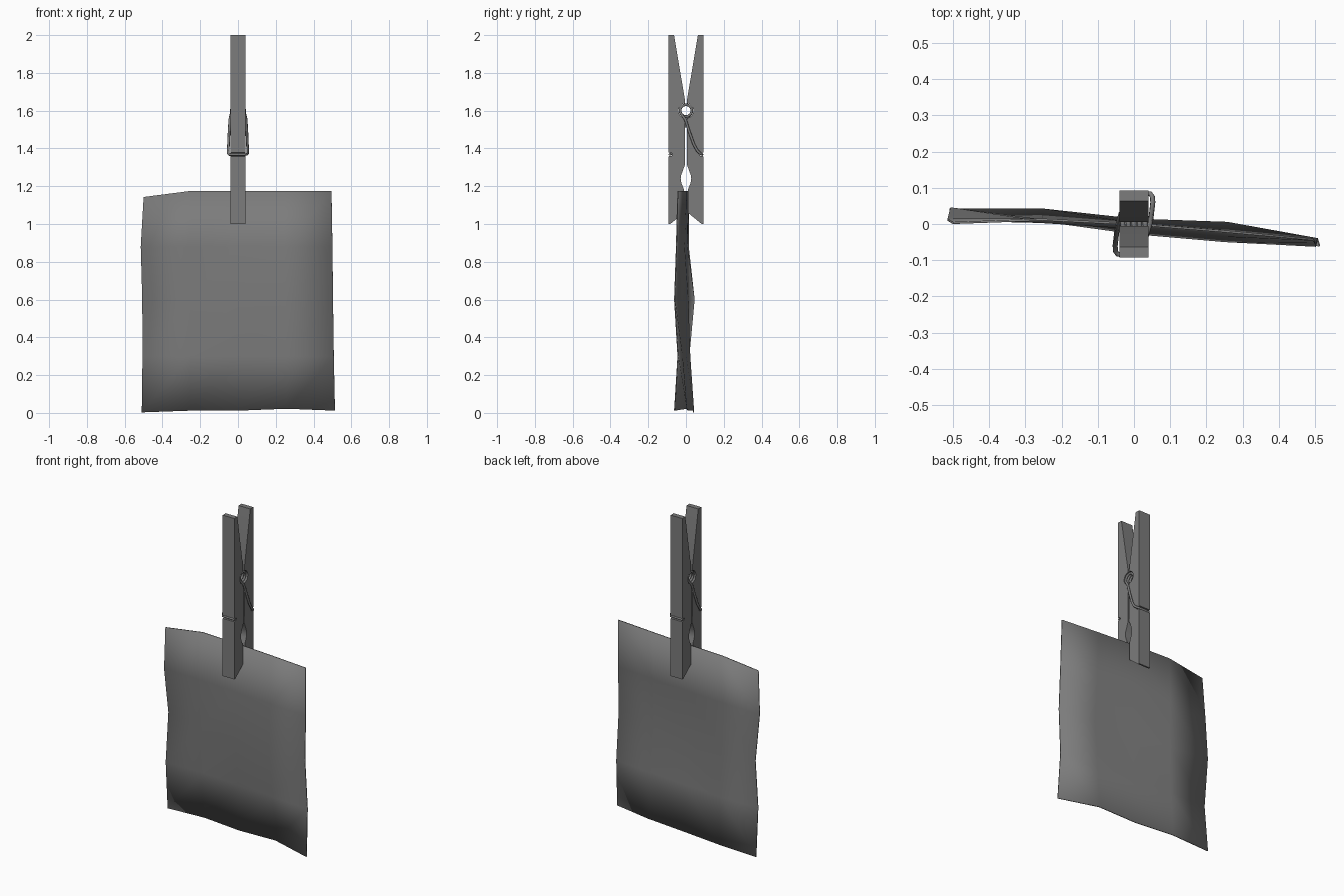
import bpy, bmesh, math

if "Cube" in bpy.data.objects:
    bpy.data.objects.remove(bpy.data.objects["Cube"], do_unlink=True)

# One grey shared by every part
GREY = (0.2, 0.2, 0.2, 1)
grey = bpy.data.materials.new("plain grey")
grey.use_nodes = True
grey.diffuse_color = GREY
grey.node_tree.nodes["Principled BSDF"].inputs["Base Color"].default_value = GREY


def add_object(name, data):
    obj = bpy.data.objects.new(name, data)
    bpy.context.collection.objects.link(obj)
    data.materials.append(grey)
    return obj


def smooth(obj, degrees):
    bpy.ops.object.select_all(action="DESELECT")
    obj.select_set(True)
    bpy.context.view_layer.objects.active = obj
    bpy.ops.object.shade_smooth_by_angle(angle=math.radians(degrees))


# Wooden jaws: a side profile pushed across the width
COIL_Z, HOLE, HALF = 1.6, 0.04, 0.04


def jaw_profile():
    pts = [(0.093, 2.0), (0.063, 2.0), (0.006, 1.66)]
    for i in range(9):
        a = math.radians(82 - i * 164 / 8)
        pts.append((HOLE * math.cos(a), COIL_Z + HOLE * math.sin(a)))
    pts += [(0.004, 1.315), (0.012, 1.295), (0.025, 1.26), (0.028, 1.24),
            (0.024, 1.215), (0.013, 1.19), (0.01, 1.18), (0.01, 1.06),
            (0.083, 1.0), (0.093, 1.0)]
    # Outer notch that holds the spring arm
    pts += [(0.093, 1.358), (0.075, 1.361), (0.072, 1.368), (0.075, 1.375), (0.093, 1.378)]
    return pts


def add_jaw(name, side):
    bm = bmesh.new()
    face = bm.faces.new([bm.verts.new((-HALF, side * y, z)) for y, z in jaw_profile()])
    made = bmesh.ops.extrude_face_region(bm, geom=[face])["geom"]
    bmesh.ops.translate(bm, vec=(2 * HALF, 0, 0),
                        verts=[g for g in made if isinstance(g, bmesh.types.BMVert)])
    bmesh.ops.recalc_face_normals(bm, faces=bm.faces)
    mesh = bpy.data.meshes.new(name)
    bm.to_mesh(mesh)
    bm.free()
    smooth(add_object(name, mesh), 30)


add_jaw("front_jaw", -1)
add_jaw("back_jaw", 1)

# Spring: a coil with an arm at each end, hooked into the notches
R, STEPS = 0.031, 56
coil = []
for i in range(-STEPS, STEPS + 1):
    t = i / STEPS
    a = math.radians(90 + 840 * t)
    coil.append((0.036 * t, R * math.cos(a), COIL_Z + R * math.sin(a)))
arm = [(0.043, -0.004, 1.555), (0.047, 0.017, 1.49), (0.050, 0.042, 1.42),
       (0.052, 0.06, 1.388), (0.051, 0.075, 1.374), (0.045, 0.084, 1.368),
       (-0.04, 0.085, 1.368)]
path = [(-x, -y, z) for x, y, z in reversed(arm)] + coil + arm

curve = bpy.data.curves.new("spring", "CURVE")
curve.dimensions = "3D"
curve.bevel_depth = 0.007
curve.bevel_resolution = 2
curve.use_fill_caps = True
line = curve.splines.new("POLY")
line.points.add(len(path) - 1)
for point, co in zip(line.points, path):
    point.co = (*co, 1)
line.use_smooth = True
add_object("spring", curve)

# Hanging sheet: a coarse grid with a gentle ripple, rows from top to bottom
ROW_Z = [1.175, 0.88, 0.6, 0.3, 0.012]
EDGE_X = [(-0.5, 0.495), (-0.515, 0.5), (-0.507, 0.503), (-0.506, 0.507), (-0.51, 0.513)]
RIPPLE = [(0.003, 0.012, 0.0, -0.02, -0.043),
          (0.012, 0.006, -0.01, -0.032, -0.05),
          (0.043, 0.01, -0.025, -0.047, -0.06),
          (0.015, 0.02, 0.0, -0.02, -0.042),
          (0.04, 0.04, 0.012, 0.003, -0.06)]
bm = bmesh.new()
rows = []
for z, (left, right), ripple in zip(ROW_Z, EDGE_X, RIPPLE):
    rows.append([bm.verts.new((left + (right - left) * i / 4, y, z))
                 for i, y in enumerate(ripple)])
rows[0][0].co.z -= 0.032
rows[-1][0].co.z -= 0.009
rows[-1][3].co.z += 0.01
for upper, lower in zip(rows, rows[1:]):
    for i in range(4):
        bm.faces.new((lower[i], lower[i + 1], upper[i + 1], upper[i]))
mesh = bpy.data.meshes.new("sheet")
bm.to_mesh(mesh)
bm.free()
sheet = add_object("sheet", mesh)
thick = sheet.modifiers.new("thickness", "SOLIDIFY")
thick.thickness = 0.006
thick.offset = 0
smooth(sheet, 40)
